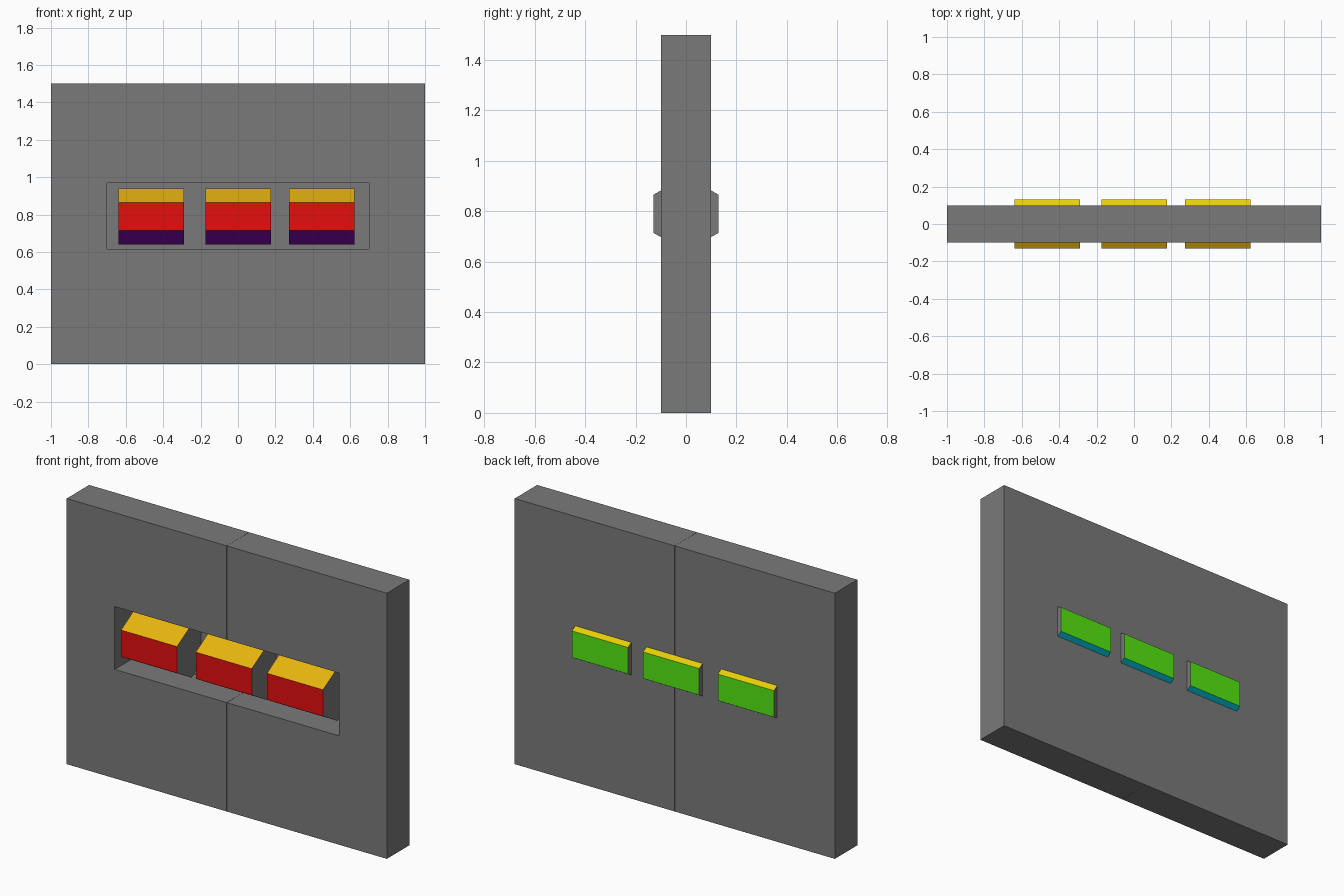
import bpy
import bmesh
from math import sin, cos, pi
from mathutils import Matrix

if "Cube" in bpy.data.objects:
    bpy.data.objects.remove(bpy.data.objects["Cube"], do_unlink=True)


def material(name, rgb):
    """Flat material from 0-255 display values."""
    lin = [((c / 255 + 0.055) / 1.055) ** 2.4 if c > 10 else c / 255 / 12.92 for c in rgb]
    mat = bpy.data.materials.new(name)
    mat.use_nodes = True
    mat.diffuse_color = (*lin, 1)
    mat.node_tree.nodes["Principled BSDF"].inputs["Base Color"].default_value = (*lin, 1)
    return mat


grey = material("grey", (122, 122, 122))
# Side colours in order round the hexagon, starting at the back upper side
side_colours = [
    material("yellow", (240, 215, 10)),
    material("orange", (238, 185, 15)),
    material("red", (230, 14, 14)),
    material("purple", (135, 10, 185)),
    material("teal", (0, 200, 220)),
    material("green", (85, 232, 18)),
]


def add_object(name, bm, materials):
    bmesh.ops.recalc_face_normals(bm, faces=bm.faces)
    mesh = bpy.data.meshes.new(name)
    bm.to_mesh(mesh)
    bm.free()
    for mat in materials:
        mesh.materials.append(mat)
    obj = bpy.data.objects.new(name, mesh)
    bpy.context.collection.objects.link(obj)
    return obj


def box(name, low, high):
    bm = bmesh.new()
    size = [b - a for a, b in zip(low, high)]
    centre = [(a + b) / 2 for a, b in zip(low, high)]
    bmesh.ops.create_cube(bm, size=1, matrix=Matrix.Translation(centre) @ Matrix.Diagonal((*size, 1)))
    return add_object(name, bm, [grey])


def hex_prism(name, centre_x, width=0.35, centre_z=0.79, radius=0.15):
    """Six-sided bar along x with one colour per side and grey ends."""
    bm = bmesh.new()
    rings = []
    for x in (centre_x - width / 2, centre_x + width / 2):
        angles = [pi / 2 + i * pi / 3 for i in range(-1, 5)]
        rings.append([bm.verts.new((x, radius * cos(a), centre_z + radius * sin(a))) for a in angles])
        bm.faces.new(rings[-1])
    for i in range(6):
        j = (i + 1) % 6
        face = bm.faces.new((rings[0][i], rings[0][j], rings[1][j], rings[1][i]))
        face.material_index = i + 1
    return add_object(name, bm, [grey] + side_colours)


# Wall in two halves, with a deep recess open to the front
recess = box("recess_cutter", (-0.7, -0.2, 0.615), (0.7, 0.085, 0.97))
recess.hide_render = True
halves = [
    box("left_wall_half", (0.0005, -0.1, 0), (1, 0.1, 1.5)),
    box("right_wall_half", (-1, -0.1, 0), (-0.0005, 0.1, 1.5)),
]
for half in halves:
    cut = half.modifiers.new("recess", 'BOOLEAN')
    cut.operation = 'DIFFERENCE'
    cut.solver = 'EXACT'
    cut.object = recess
    bpy.context.view_layer.objects.active = half
    bpy.ops.object.modifier_apply(modifier=cut.name)
bpy.data.objects.remove(recess, do_unlink=True)

# Three coloured bars passing through the wall
for name, x in (("right_bar", -0.465), ("middle_bar", 0.002), ("left_bar", 0.447)):
    hex_prism(name, x)
